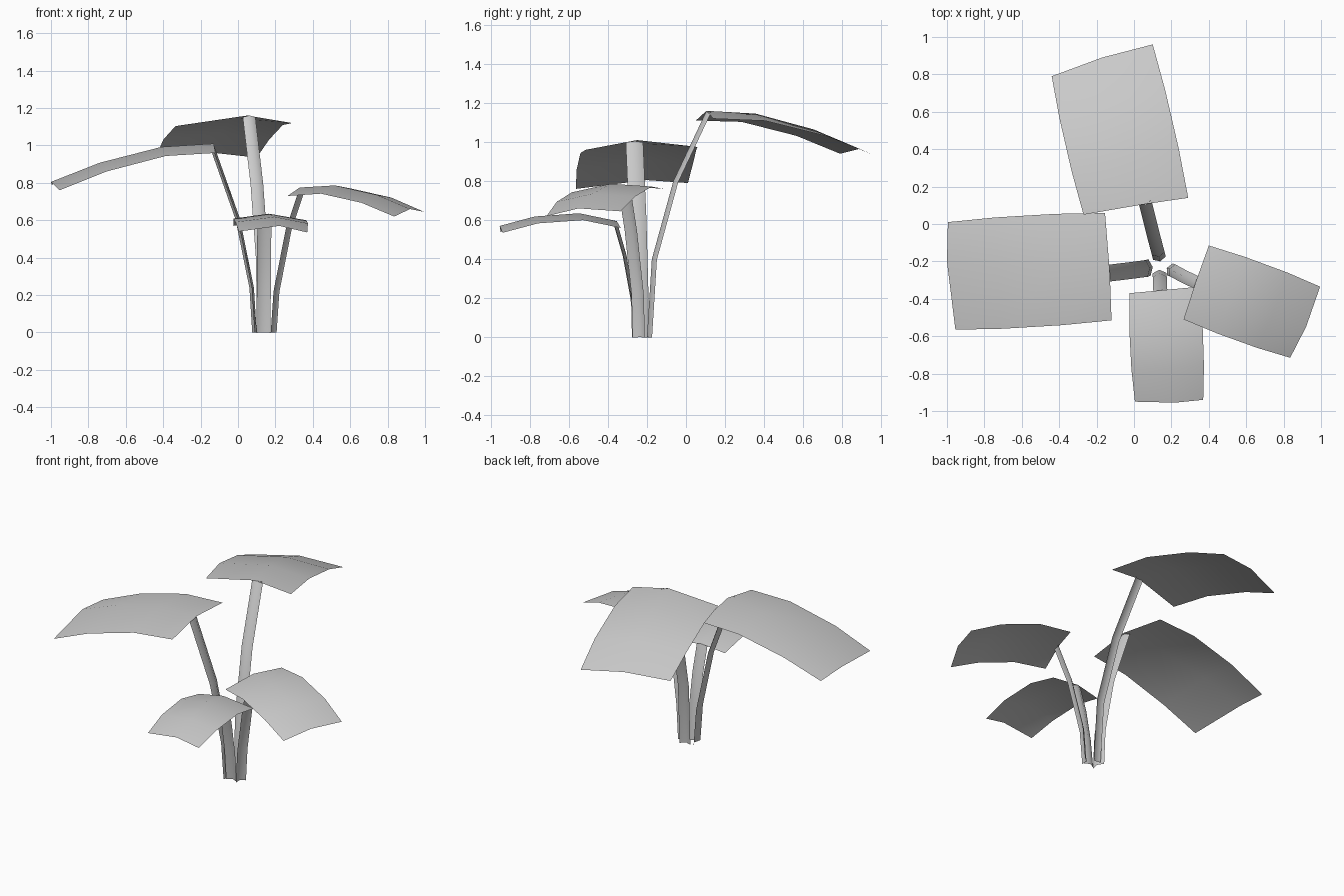
import bpy
from mathutils import Vector

cube = bpy.data.objects.get("Cube")
if cube:
    bpy.data.objects.remove(cube, do_unlink=True)

GREY = (0.6, 0.6, 0.6, 1.0)
mat = bpy.data.materials.new("leaf grey")
mat.use_nodes = True
mat.diffuse_color = GREY
mat.node_tree.nodes["Principled BSDF"].inputs["Base Color"].default_value = GREY


def grid_sheet(name, rows):
    """Open sheet through rows of equally many points, smooth shaded."""
    n = len(rows[0])
    verts = [p for row in rows for p in row]
    faces = [(r * n + c, r * n + c + 1, (r + 1) * n + c + 1, (r + 1) * n + c)
             for r in range(len(rows) - 1) for c in range(n - 1)]
    mesh = bpy.data.meshes.new(name)
    mesh.from_pydata(verts, [], faces)
    mesh.materials.append(mat)
    mesh.polygons.foreach_set("use_smooth", [True] * len(faces))
    mesh.update()
    obj = bpy.data.objects.new(name, mesh)
    bpy.context.collection.objects.link(obj)


# Position along the blade and how far it arches above a straight line
ARCH = [(0, 0), (0.32, 0.048), (0.70, 0.041), (1, 0)]


def blade(name, near, far):
    """Drooping leaf: right edge, rib, left edge, each swept from near to far."""
    near, far = [Vector(p) for p in near], [Vector(p) for p in far]
    mid_out = 0.010
    rows = []
    for t, lift in ARCH:
        row = [a.lerp(b, t) + Vector((0, 0, lift)) for a, b in zip(near, far)]
        # Sides belly out slightly along the middle
        side = (row[0] - row[2]).normalized() * mid_out * (lift > 0)
        row[0] += side
        row[2] -= side
        rows.append(row)
    grid_sheet(name, rows)


def stem(name, path, width, fold=0.018):
    """Ribbon folded along its middle, ridge towards the plant's centre."""
    pts = [Vector(p) for p in path]
    out = pts[-1] - pts[0]
    out.z = 0
    out.normalize()
    side = Vector((out.y, -out.x, 0))
    rows = []
    for i, p in enumerate(pts):
        tan = (pts[min(i + 1, len(pts) - 1)] - pts[max(i - 1, 0)]).normalized()
        back = side.cross(tan) * fold
        rows.append([p + side * width / 2 - back, p, p - side * width / 2 - back])
    grid_sheet(name, rows)


# Blades: right edge, rib, left edge
blade("back_leaf",
      [(0.29, 0.14, 1.12), (0.05, 0.105, 1.16), (-0.27, 0.05, 1.11)],
      [(0.10, 0.96, 0.935), (-0.17, 0.89, 0.965), (-0.44, 0.79, 0.94)])
blade("right_leaf",
      [(-0.155, 0.06, 0.975), (-0.13, -0.25, 1.01), (-0.12, -0.515, 0.96)],
      [(-0.995, 0.01, 0.79), (-1.0, -0.2, 0.805), (-0.955, -0.565, 0.76)])
blade("front_leaf",
      [(-0.025, -0.37, 0.57), (0.14, -0.355, 0.595), (0.35, -0.335, 0.56)],
      [(0.005, -0.95, 0.54), (0.22, -0.955, 0.57), (0.37, -0.94, 0.535)])
blade("left_leaf",
      [(0.265, -0.51, 0.73), (0.33, -0.31, 0.775), (0.40, -0.115, 0.76)],
      [(0.835, -0.715, 0.62), (0.92, -0.55, 0.66), (0.995, -0.335, 0.645)])

# Stems, from the ground up to the near end of each rib
stem("back_stem", [(0.14, -0.20, 0), (0.134, -0.175, 0.4),
                   (0.105, -0.065, 0.8), (0.063, 0.105, 1.16)], 0.07)
stem("right_stem", [(0.10, -0.23, 0), (0.085, -0.235, 0.24),
                    (0.01, -0.245, 0.61), (-0.13, -0.262, 1.005)], 0.09)
stem("front_stem", [(0.135, -0.245, 0), (0.137, -0.265, 0.2),
                    (0.139, -0.305, 0.42), (0.14, -0.355, 0.595)], 0.075)
stem("left_stem", [(0.175, -0.235, 0), (0.19, -0.24, 0.22),
                   (0.255, -0.275, 0.55), (0.33, -0.31, 0.775)], 0.07)
